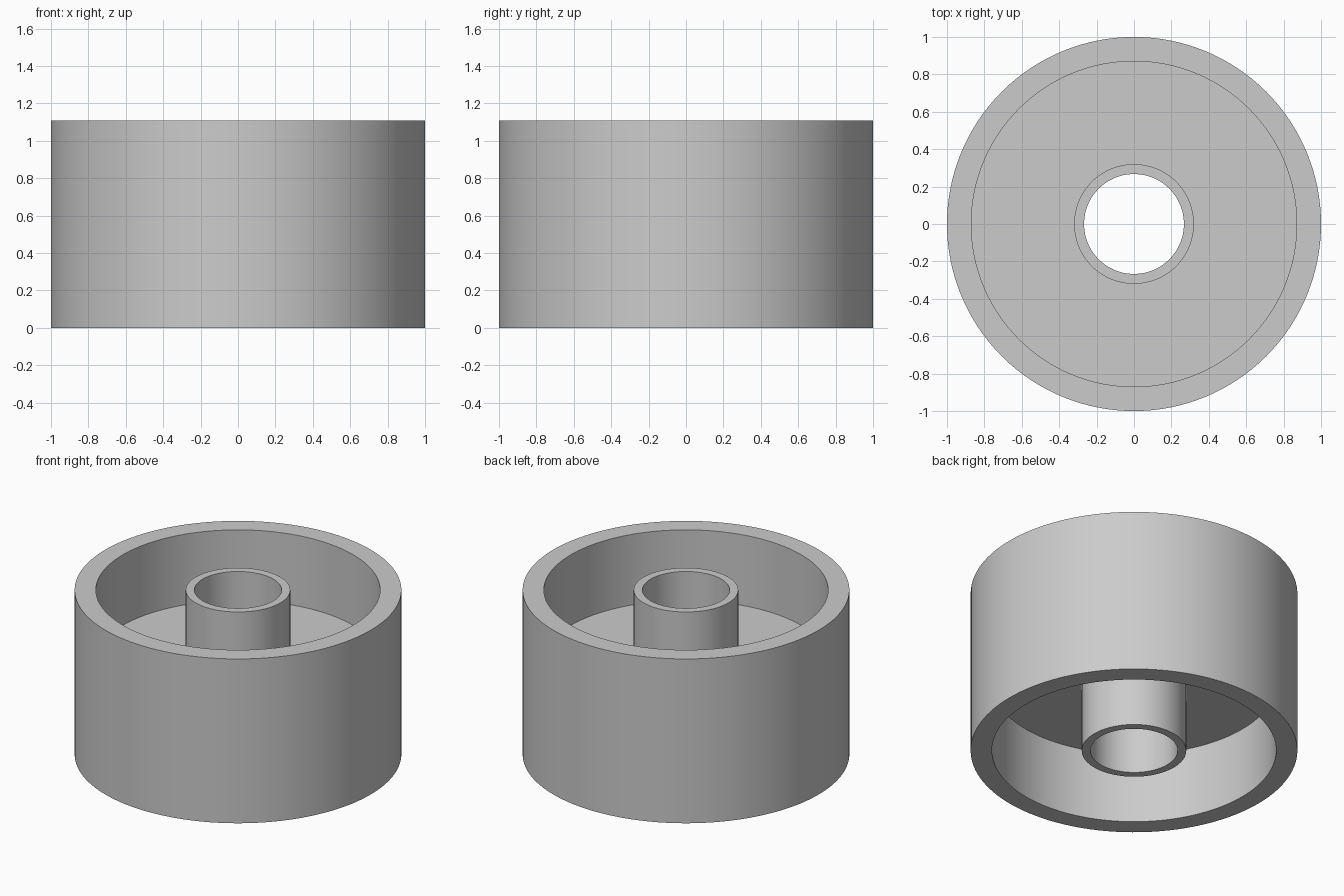
import bpy
import bmesh
import math

if "Cube" in bpy.data.objects:
    bpy.data.objects.remove(bpy.data.objects["Cube"], do_unlink=True)

HEIGHT = 1.11
OUTER, RIM_INNER = 1.0, 0.87
HUB_OUTER, BORE = 0.32, 0.267
WEB_LOW, WEB_HIGH = 0.477, 0.633
SEGMENTS = 128

grey = bpy.data.materials.new("plain grey")
grey.use_nodes = True
colour = (0.6, 0.6, 0.6, 1.0)
grey.diffuse_color = colour
grey.node_tree.nodes["Principled BSDF"].inputs["Base Color"].default_value = colour


def lathe(name, profile, material):
    """Revolve a closed (radius, height) profile around the z axis."""
    bm = bmesh.new()
    rings = []
    for i in range(SEGMENTS):
        a = math.tau * i / SEGMENTS
        rings.append([bm.verts.new((r * math.cos(a), r * math.sin(a), z))
                      for r, z in profile])
    count = len(profile)
    for i, ring in enumerate(rings):
        following = rings[(i + 1) % SEGMENTS]
        for j in range(count):
            k = (j + 1) % count
            bm.faces.new((ring[j], following[j], following[k], ring[k]))
    bmesh.ops.recalc_face_normals(bm, faces=bm.faces)
    mesh = bpy.data.meshes.new(name)
    bm.to_mesh(mesh)
    bm.free()
    mesh.materials.append(material)
    obj = bpy.data.objects.new(name, mesh)
    bpy.context.collection.objects.link(obj)
    bpy.ops.object.select_all(action='DESELECT')
    obj.select_set(True)
    bpy.context.view_layer.objects.active = obj
    bpy.ops.object.shade_smooth_by_angle(angle=math.radians(30))
    return obj


# Roller: rim, thin middle web and bored hub in one continuous section
lathe("roller_wheel", [
    # outer rim
    (RIM_INNER, WEB_LOW), (RIM_INNER, 0), (OUTER, 0),
    (OUTER, HEIGHT), (RIM_INNER, HEIGHT), (RIM_INNER, WEB_HIGH),
    # web top, hub and bore
    (HUB_OUTER, WEB_HIGH), (HUB_OUTER, HEIGHT), (BORE, HEIGHT),
    (BORE, 0), (HUB_OUTER, 0), (HUB_OUTER, WEB_LOW),
], grey)
